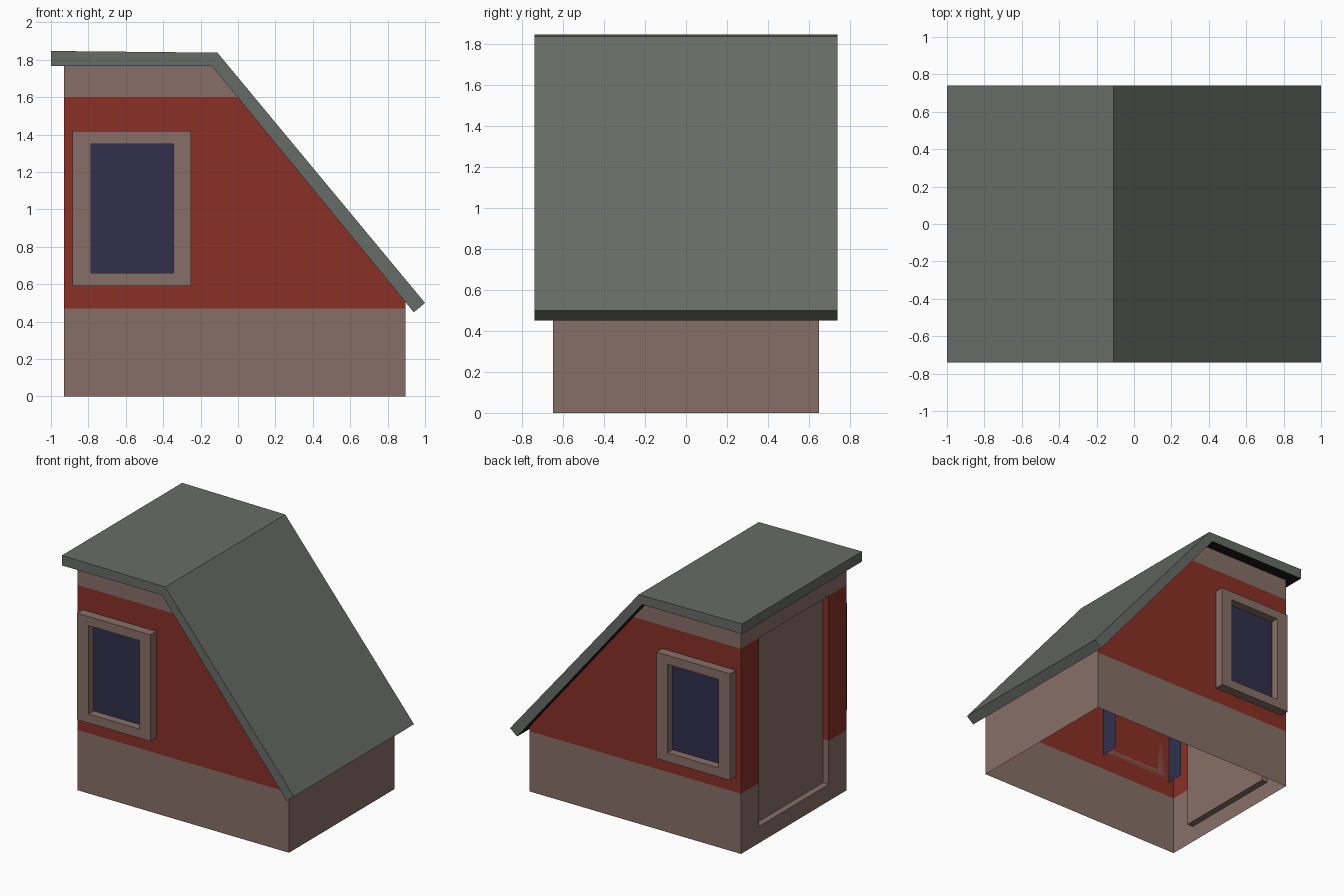
import bpy, bmesh
from mathutils import Vector

if "Cube" in bpy.data.objects:
    bpy.data.objects.remove(bpy.data.objects["Cube"])


def material(name, rgb):
    m = bpy.data.materials.new(name)
    m.diffuse_color = (*rgb, 1)
    m.use_nodes = True
    m.node_tree.nodes["Principled BSDF"].inputs["Base Color"].default_value = m.diffuse_color
    return m


BROWN = material("brown_plaster", (0.242, 0.159, 0.136))
RED = material("red_paint", (0.25, 0.03, 0.02))
SLATE = material("grey_slate", (0.137, 0.150, 0.137))
BLACK = material("dark_underside", (0.012, 0.008, 0.010))
BLUE = material("dark_blue_glass", (0.031, 0.030, 0.074))


def finish(name, bm, mats):
    me = bpy.data.meshes.new(name)
    bm.to_mesh(me)
    bm.free()
    for m in mats:
        me.materials.append(m)
    ob = bpy.data.objects.new(name, me)
    bpy.context.collection.objects.link(ob)
    return ob


def extrude_profile(bm, pts, half):
    """Ring of an XZ profile extruded along y; returns the side faces."""
    f = [bm.verts.new((x, -half, z)) for x, z in pts]
    b = [bm.verts.new((x, half, z)) for x, z in pts]
    bm.faces.new(f)
    bm.faces.new(b[::-1])
    sides = []
    for i in range(len(pts)):
        j = (i + 1) % len(pts)
        sides.append(bm.faces.new((f[j], f[i], b[i], b[j])))
    return sides


def add_box(bm, lo, hi):
    r = bmesh.ops.create_cube(bm, size=1)
    for v in r["verts"]:
        v.co = Vector([(a + b) / 2 + c * (b - a) for a, b, c in zip(lo, hi, v.co)])


# Walls: open underneath and under the roof, recessed door in the left wall
bm = bmesh.new()
sides = extrude_profile(bm, [(-0.93, 0), (0.895, 0), (0.895, 0.505), (-0.14, 1.77), (-0.93, 1.77)], 0.65)
bmesh.ops.delete(bm, geom=[sides[0], sides[2], sides[3]], context='FACES_ONLY')
for co, no in [((0, 0, 0.47), (0, 0, 1)), ((0, 0, 1.6), (0, 0, 1)), ((0, 0, 0.13), (0, 0, 1)),
               ((0, 0.43, 0), (0, 1, 0)), ((0, -0.43, 0), (0, 1, 0))]:
    bmesh.ops.bisect_plane(bm, geom=bm.verts[:] + bm.edges[:] + bm.faces[:], plane_co=co, plane_no=no)


def in_door(f):
    c = f.calc_center_median()
    return c.x < -0.92 and abs(c.y) < 0.43 and 0.13 < c.z < 1.6


door = [f for f in bm.faces if in_door(f)]
ext = bmesh.ops.extrude_face_region(bm, geom=door)["geom"]
bmesh.ops.translate(bm, vec=(0.05, 0, 0), verts=[g for g in ext if isinstance(g, bmesh.types.BMVert)])
bmesh.ops.delete(bm, geom=[f for f in door if f.is_valid], context='FACES_ONLY')
panel = {g for g in ext if isinstance(g, bmesh.types.BMFace)}
for f in bm.faces:
    z = f.calc_center_median().z
    xs = [v.co.x for v in f.verts]
    right_wall = min(xs) > 0.89
    f.material_index = int(0.47 < z < 1.599 and f not in panel and not right_wall)
finish("walls", bm, [BROWN, RED])

# Roof: one bent slab with a dark underside
bm = bmesh.new()
sides = extrude_profile(bm, [(-1, 1.768), (-0.14, 1.768), (0.94, 0.45), (1.0, 0.5), (-0.11, 1.838), (-1, 1.847)], 0.74)
bmesh.ops.recalc_face_normals(bm, faces=bm.faces[:])
for f in sides[:2]:
    f.material_index = 1
finish("roof", bm, [SLATE, BLACK])

# Windows on front and back
X0, X1, Z0, Z1 = -0.885, -0.25, 0.59, 1.42
GX0, GX1, GZ0, GZ1 = -0.785, -0.345, 0.66, 1.35
for side, s in (("front", -1), ("back", 1)):
    def span(a, b):
        return sorted((s * a, s * b))

    # Frame: outer rectangle with a rectangular opening
    ya, yb = 0.65, 0.722
    bm = bmesh.new()
    loops = []
    for y in (ya, yb):
        for (a, b, c, d) in ((X0, X1, Z0, Z1), (GX0, GX1, GZ0, GZ1)):
            loops.append([bm.verts.new((x, s * y, z)) for x, z in ((a, c), (b, c), (b, d), (a, d))])
    for p, q in ((0, 1), (1, 3), (3, 2), (2, 0)):
        for i in range(4):
            j = (i + 1) % 4
            bm.faces.new((loops[p][i], loops[p][j], loops[q][j], loops[q][i]))
    bmesh.ops.recalc_face_normals(bm, faces=bm.faces[:])
    finish(side + "_window_frame", bm, [BROWN])

    # Glass plate
    y0, y1 = span(0.651, 0.658)
    bm = bmesh.new()
    add_box(bm, (GX0, y0, GZ0), (GX1, y1, GZ1))
    finish(side + "_window_glass", bm, [BLUE])

    # Inner side fins seen from below
    y0, y1 = span(0.51, 0.65)
    bm = bmesh.new()
    for x in (X0, X1):
        bm.faces.new([bm.verts.new((x, y, z)) for y, z in ((y0, Z0), (y1, Z0), (y1, Z1), (y0, Z1))])
    finish(side + "_window_inner_sides", bm, [BLUE])
